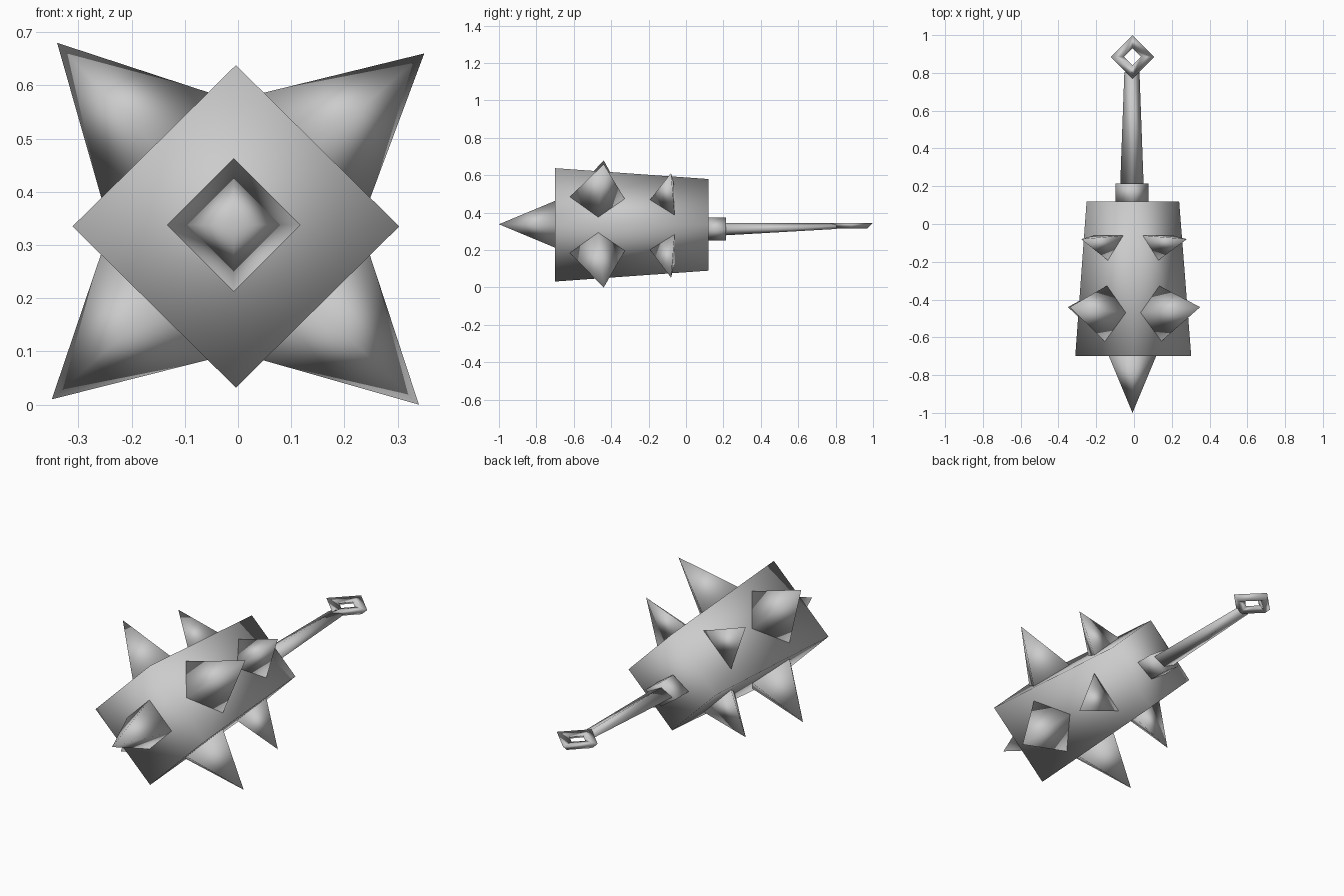
import bpy
import bmesh
from math import sqrt
from mathutils import Vector

old = bpy.data.objects.get("Cube")
if old:
    bpy.data.objects.remove(old, do_unlink=True)

steel = bpy.data.materials.new("grey steel")
steel.use_nodes = True
steel.diffuse_color = (0.6, 0.6, 0.6, 1)
shader = next(n for n in steel.node_tree.nodes if n.type == 'BSDF_PRINCIPLED')
shader.inputs["Base Color"].default_value = (0.6, 0.6, 0.6, 1)


def finish(name, bm):
    """Turn a bmesh into a smooth shaded steel object."""
    bmesh.ops.recalc_face_normals(bm, faces=bm.faces)
    for face in bm.faces:
        face.smooth = True
    mesh = bpy.data.meshes.new(name)
    bm.to_mesh(mesh)
    bm.free()
    mesh.materials.append(steel)
    obj = bpy.data.objects.new(name, mesh)
    bpy.context.collection.objects.link(obj)
    return obj


def bridge(bm, a, b):
    for i in range(len(a)):
        j = (i + 1) % len(a)
        bm.faces.new((a[i], a[j], b[j], b[i]))


def diamond_bar(name, sections):
    """Closed bar along y; each section is (y, centre x, centre z, half width, half height)."""
    bm = bmesh.new()
    rings = []
    for y, x, z, w, h in sections:
        corners = ((x + w, z), (x, z + h), (x - w, z), (x, z - h))
        rings.append([bm.verts.new((cx, y, cz)) for cx, cz in corners])
    bridge(bm, rings[0], rings[1])
    for ring in rings:
        bm.faces.new(ring)
    return finish(name, bm)


def spike(name, base, tip):
    """Closed pyramid from base corners to a tip."""
    bm = bmesh.new()
    verts = [bm.verts.new(p) for p in base]
    top = bm.verts.new(tip)
    for i in range(len(verts)):
        bm.faces.new((verts[i], verts[(i + 1) % len(verts)], top))
    bm.faces.new(verts)
    return finish(name, bm)


# Tapered head, collar and handle
MID = 0.335
diamond_bar("head", [(-0.7, -0.004, MID, 0.307, 0.303), (0.12, -0.006, MID, 0.245, 0.245)])
diamond_bar("collar", [(0.11, -0.011, 0.312, 0.088, 0.062), (0.215, -0.011, 0.312, 0.088, 0.062)])
diamond_bar("handle", [(0.21, -0.011, 0.312, 0.062, 0.033), (0.805, -0.011, 0.329, 0.04, 0.016)])

# Front spike
fx, fz, fr = -0.008, 0.338, 0.125
spike("front_spike",
      [(fx + fr, -0.7, fz), (fx, -0.7, fz + fr), (fx - fr, -0.7, fz), (fx, -0.7, fz - fr)],
      (fx, -1.0, fz))


def on_face(sx, sz, y, across):
    """Point on one sloping head side, at y and a distance across the side."""
    radius = 0.303 - (y + 0.7) * 0.071
    out = Vector((sx, 0, sz)) * (radius / 2 - 0.003)
    side = Vector((-sx, 0, sz)) * (across / sqrt(2))
    return out + side + Vector((-0.005, y, MID))


# Side spikes: a large and a small one on every side of the head
large_tips = {(-1, 1): (-0.34, 0.68), (1, 1): (0.35, 0.66),
              (1, -1): (0.34, 0.0), (-1, -1): (-0.35, 0.01)}
for (sx, sz), (tx, tz) in large_tips.items():
    label = ("left" if sx > 0 else "right") + ("_upper" if sz > 0 else "_lower")
    spike("large_spike_" + label,
          [on_face(sx, sz, y, a) for y, a in
           ((-0.625, 0), (-0.47, 0.15), (-0.325, 0), (-0.47, -0.15))],
          (tx, -0.44, tz))
    spike("small_spike_" + label,
          [on_face(sx, sz, y, a) for y, a in
           ((-0.195, 0), (-0.06, 0.112), (-0.06, -0.112))],
          (sx * 0.28, -0.08, MID + sz * 0.28 - 0.003))

# Diamond hanging ring at the end of the handle
bm = bmesh.new()
loops = []
for dx, dy in ((1, 0), (0, 1), (-1, 0), (0, -1)):
    loops.append([bm.verts.new((-0.008 + dx * r, 0.885 + dy * r, z))
                  for r, z in ((0.115, 0.345), (0.045, 0.342), (0.085, 0.316))])
for k in range(4):
    bridge(bm, loops[k], loops[(k + 1) % 4])
finish("hanging_ring", bm)
